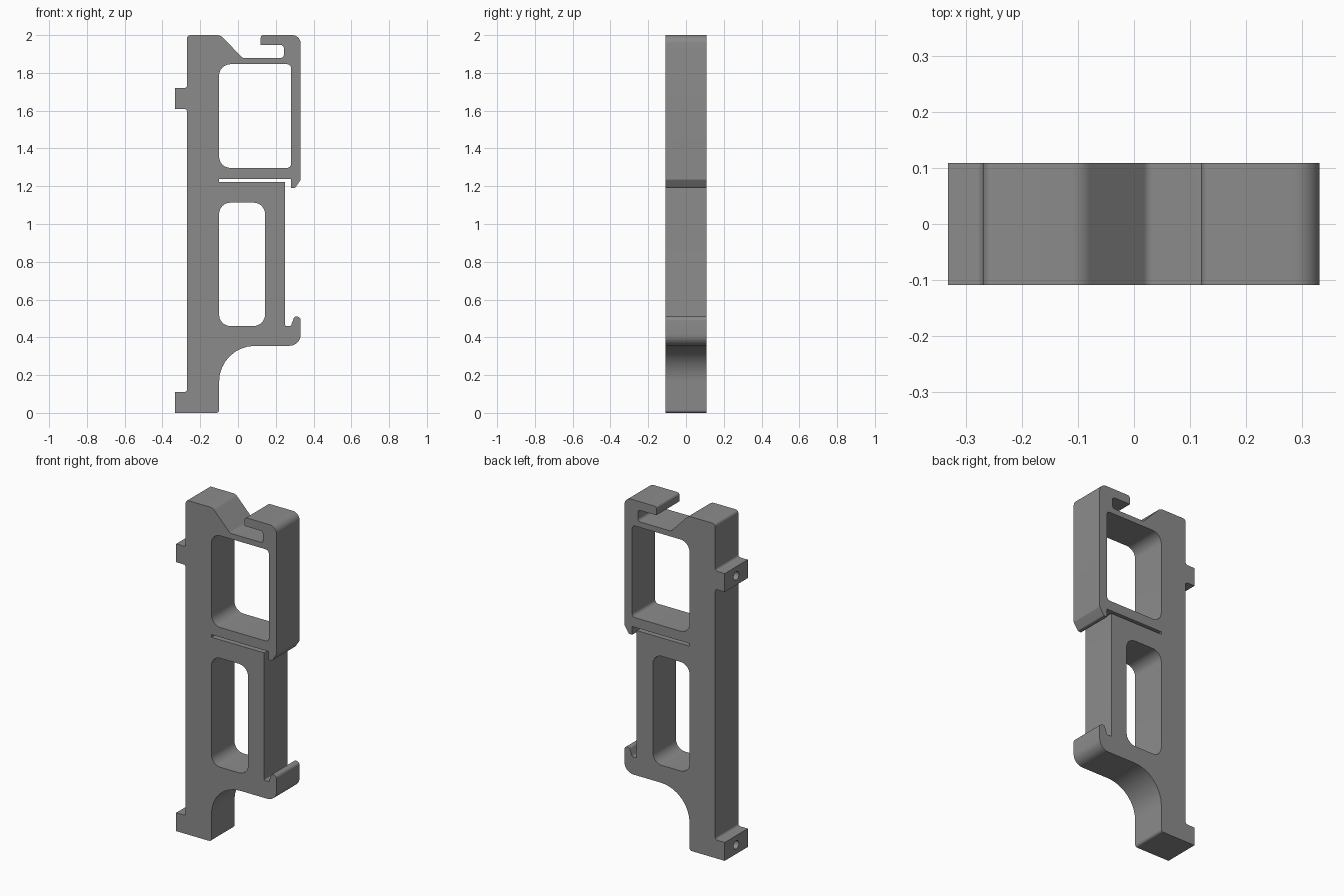
import bpy, bmesh, math
from mathutils import Vector

if "Cube" in bpy.data.objects:
    bpy.data.objects.remove(bpy.data.objects["Cube"])

HALF = 0.109  # half thickness along y


def rounded(corners, steps=8):
    """Turn (x, z, radius) corners into a closed loop with filleted corners."""
    pts = []
    n = len(corners)
    for i, (x, z, r) in enumerate(corners):
        p = Vector((x, z))
        if r == 0:
            pts.append(p)
            continue
        a = (Vector(corners[i - 1][:2]) - p).normalized()
        b = (Vector(corners[(i + 1) % n][:2]) - p).normalized()
        half = a.angle(b) / 2
        centre = p + (a + b).normalized() * (r / math.sin(half))
        start = p + a * (r / math.tan(half)) - centre
        end = p + b * (r / math.tan(half)) - centre
        sweep = math.pi - 2 * half
        for k in range(steps + 1):
            t = k / steps
            pts.append(centre + (start * math.sin((1 - t) * sweep)
                                 + end * math.sin(t * sweep)) / math.sin(sweep))
    return pts


def window(x0, x1, z0, z1, r_left, r_right):
    return rounded([(x0, z0, r_left), (x1, z0, r_right),
                    (x1, z1, r_right), (x0, z1, r_left)])


# Outer silhouette
outline = rounded([
    # foot and large arch
    (-0.333, 0, 0), (-0.1, 0, 0.015), (-0.1, 0.355, 0.19),
    # lower hook
    (0.332, 0.355, 0.06), (0.332, 0.51, 0.02), (0.298, 0.51, 0.012),
    (0.28, 0.46, 0.008), (0.25, 0.46, 0.006),
    # narrow slot
    (0.25, 1.223, 0), (-0.1, 1.223, 0), (-0.1, 1.239, 0), (0.28, 1.239, 0),
    # clip tip and outer arm
    (0.28, 1.19, 0), (0.302, 1.19, 0.01), (0.332, 1.235, 0.01),
    # upper hook
    (0.332, 2.0, 0.045), (0.12, 2.0, 0.015), (0.12, 1.948, 0),
    (0.243, 1.948, 0.018), (0.243, 1.879, 0.018),
    # sloped shoulder
    (0.024, 1.879, 0.02), (-0.092, 2.0, 0.045), (-0.27, 2.0, 0.018),
    # mounting tabs on the left edge
    (-0.27, 1.72, 0.015), (-0.333, 1.72, 0), (-0.333, 1.61, 0),
    (-0.27, 1.61, 0.015), (-0.27, 0.11, 0.015), (-0.333, 0.11, 0),
])
loops = [outline,
         window(-0.1, 0.281, 1.297, 1.846, 0.06, 0.022),
         window(-0.1, 0.143, 0.46, 1.113, 0.06, 0.06)]

# Bracket body: filled profile extruded through its thickness
bm = bmesh.new()
edges = []
for loop in loops:
    vs = [bm.verts.new((p.x, -HALF, p.y)) for p in loop]
    edges += [bm.edges.new((vs[i - 1], vs[i])) for i in range(len(vs))]
bmesh.ops.triangle_fill(bm, use_beauty=True, edges=edges)
ext = bmesh.ops.extrude_face_region(bm, geom=bm.faces[:], use_keep_orig=True)
moved = [g for g in ext["geom"] if isinstance(g, bmesh.types.BMVert)]
bmesh.ops.translate(bm, verts=moved, vec=(0, 2 * HALF, 0))
bmesh.ops.recalc_face_normals(bm, faces=bm.faces[:])
mesh = bpy.data.meshes.new("bracket_body")
bm.to_mesh(mesh)
bm.free()
body = bpy.data.objects.new("bracket_body", mesh)
bpy.context.collection.objects.link(body)

grey = bpy.data.materials.new("mid_grey")
grey.diffuse_color = (0.26, 0.26, 0.26, 1)
grey.use_nodes = True
grey.node_tree.nodes["Principled BSDF"].inputs["Base Color"].default_value = grey.diffuse_color
mesh.materials.append(grey)

# Blind screw holes in the mounting tabs
for z in (0.055, 1.665):
    bpy.ops.mesh.primitive_cylinder_add(vertices=24, radius=0.025, depth=0.24,
                                        location=(-0.333, 0, z),
                                        rotation=(0, math.pi / 2, 0))
    cutter = bpy.context.object
    cutter.name = "screw_hole_cutter"
    cutter.hide_render = True
    cutter.data.materials.append(grey)
    mod = body.modifiers.new("screw_hole", 'BOOLEAN')
    mod.operation = 'DIFFERENCE'
    mod.solver = 'EXACT'
    mod.object = cutter
    bpy.context.view_layer.objects.active = body
    bpy.ops.object.modifier_apply(modifier=mod.name)
    bpy.data.objects.remove(cutter)

bpy.ops.object.select_all(action='DESELECT')
body.select_set(True)
bpy.context.view_layer.objects.active = body
bpy.ops.object.shade_smooth_by_angle(angle=math.radians(30))
